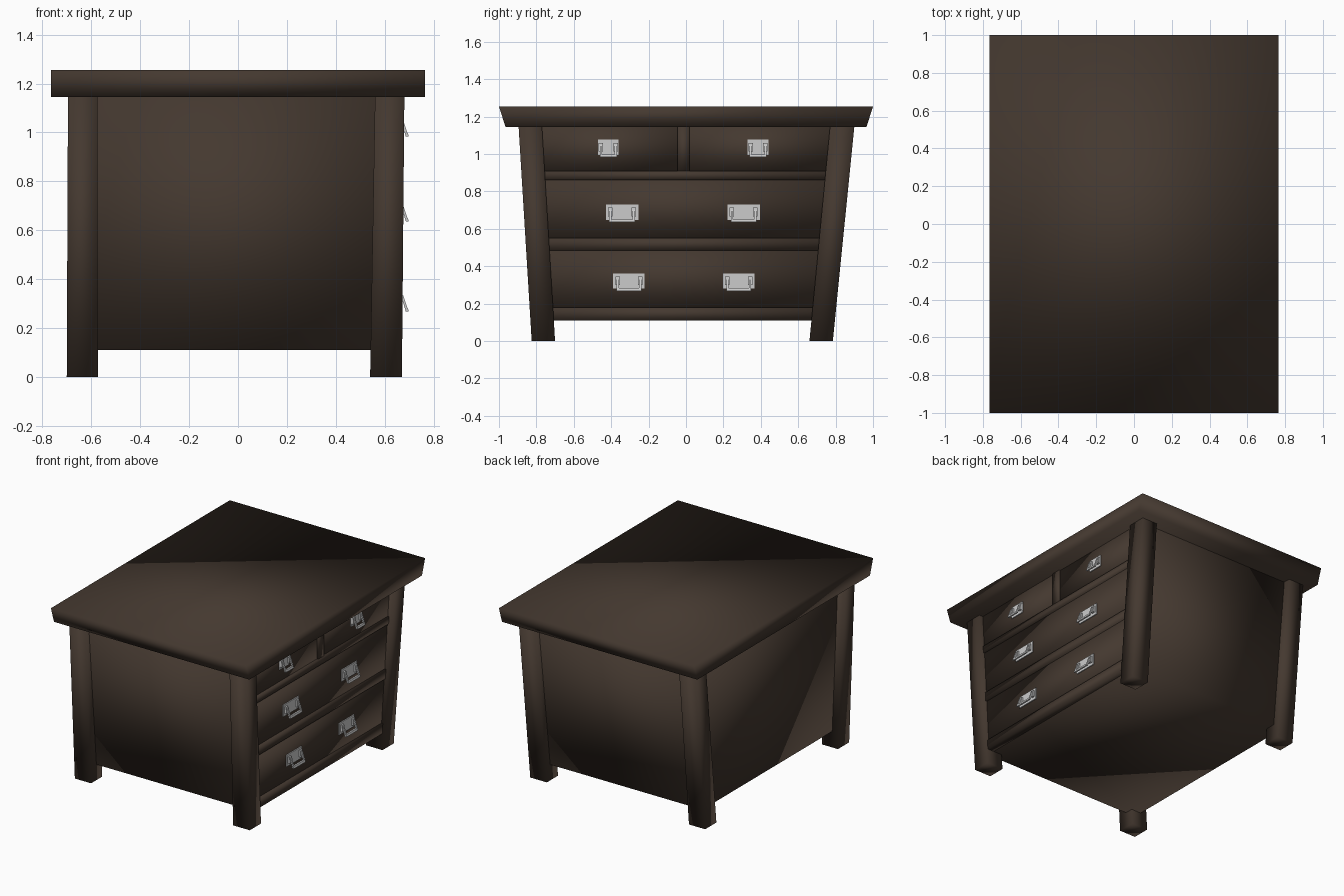
import bpy, bmesh, math

if "Cube" in bpy.data.objects:
    bpy.data.objects.remove(bpy.data.objects["Cube"])


def material(name, rgb):
    m = bpy.data.materials.new(name)
    m.diffuse_color = (*rgb, 1)
    m.use_nodes = True
    m.node_tree.nodes["Principled BSDF"].inputs["Base Color"].default_value = m.diffuse_color
    return m


WOOD = material("dark wood", (0.058, 0.040, 0.029))
METAL = material("silver metal", (0.60, 0.60, 0.60))


def finish(bm, name, mat, smooth=True):
    bmesh.ops.recalc_face_normals(bm, faces=bm.faces)
    me = bpy.data.meshes.new(name)
    bm.to_mesh(me)
    bm.free()
    me.materials.append(mat)
    for p in me.polygons:
        p.use_smooth = smooth
    ob = bpy.data.objects.new(name, me)
    bpy.context.collection.objects.link(ob)
    return ob


def add_block(bm, low, high):
    """Tapered block; low and high are (x0, x1, y0, y1, z)."""
    rings = []
    for x0, x1, y0, y1, z in (low, high):
        rings.append([bm.verts.new((x, y, z)) for x, y in
                      ((x0, y0), (x1, y0), (x1, y1), (x0, y1))])
    a, b = rings
    bm.faces.new(a[::-1])
    bm.faces.new(b)
    for i in range(4):
        j = (i + 1) % 4
        bm.faces.new((a[i], a[j], b[j], b[i]))


def block(name, low, high, mat=WOOD, smooth=True):
    bm = bmesh.new()
    add_block(bm, low, high)
    return finish(bm, name, mat, smooth)


# inner edges of the splayed legs at height z
def inner_left(z):
    return -0.70 - 0.07 * z / 1.145


def inner_right(z):
    return 0.66 + 0.11 * z / 1.145


# table top, flaring along y, and the cabinet body
block("table_top", (-0.765, 0.765, -0.965, 0.965, 1.145),
      (-0.765, 0.765, -1.0, 1.0, 1.255))
block("cabinet_body", (-0.65, 0.61, -0.765, 0.745, 0.11),
      (-0.65, 0.61, -0.85, 0.85, 1.146))

# four splayed legs
for xn, xb, xt in (("back", (-0.70, -0.573), (-0.695, -0.575)),
                   ("drawer_side", (0.54, 0.67), (0.56, 0.68))):
    for yn, yb, yt in (("left", (-0.825, -0.70), (-0.895, -0.77)),
                       ("right", (0.66, 0.785), (0.77, 0.90))):
        block(f"{xn}_{yn}_leg", (*xb, *yb, 0), (*xt, *yt, 1.146))

# horizontal rails
for i, (z0, z1) in enumerate(((0.11, 0.18), (0.485, 0.55), (0.86, 0.91))):
    block(f"rail_{i + 1}",
          (0.58, 0.66, inner_left(z0) - 0.01, inner_right(z0) + 0.01, z0),
          (0.58, 0.66, inner_left(z1) - 0.01, inner_right(z1) + 0.01, z1))
block("drawer_divider", (0.58, 0.66, -0.045, 0.02, 0.91),
      (0.58, 0.66, -0.045, 0.02, 1.146))

# drawer fronts
for i, (z0, z1) in enumerate(((0.18, 0.485), (0.55, 0.86))):
    block(f"wide_drawer_{i + 1}",
          (0.58, 0.65, inner_left(z0), inner_right(z0), z0),
          (0.58, 0.65, inner_left(z1), inner_right(z1), z1))
block("small_drawer_left", (0.58, 0.65, inner_left(0.91), -0.045, 0.91),
      (0.58, 0.65, inner_left(1.145), -0.045, 1.145))
block("small_drawer_right", (0.58, 0.65, 0.02, inner_right(0.91), 0.91),
      (0.58, 0.65, 0.02, inner_right(1.145), 1.145))


# drawer pull: back plate, two mounts and a hinged bail
def pull(name, y, z, w):
    bm = bmesh.new()
    h = w / 2
    add_block(bm, (0.645, 0.657, y - h, y + h, z - 0.037),
              (0.645, 0.657, y + h * -1, y + h, z + 0.045))
    a = h * 0.72
    for s in (-1, 1):
        c = y + s * a
        # mount
        add_block(bm, (0.65, 0.672, c - 0.012, c + 0.012, z - 0.018),
                  (0.65, 0.668, c - 0.012, c + 0.012, z + 0.028))
        # slanted arm
        add_block(bm, (0.686, 0.697, c - 0.006, c + 0.006, z - 0.048),
                  (0.666, 0.676, c - 0.006, c + 0.006, z + 0.016))
    # grip bar
    add_block(bm, (0.686, 0.698, y - a, y + a, z - 0.049),
              (0.682, 0.694, y - a, y + a, z - 0.034))
    finish(bm, name, METAL, False)


for row, z, w, ys in (("bottom", 0.317, 0.168, (-0.305, 0.282)),
                      ("middle", 0.685, 0.174, (-0.342, 0.308)),
                      ("top", 1.032, 0.11, (-0.415, 0.385))):
    for side, y in zip(("left", "right"), ys):
        pull(f"{row}_{side}_pull", y, z, w)
